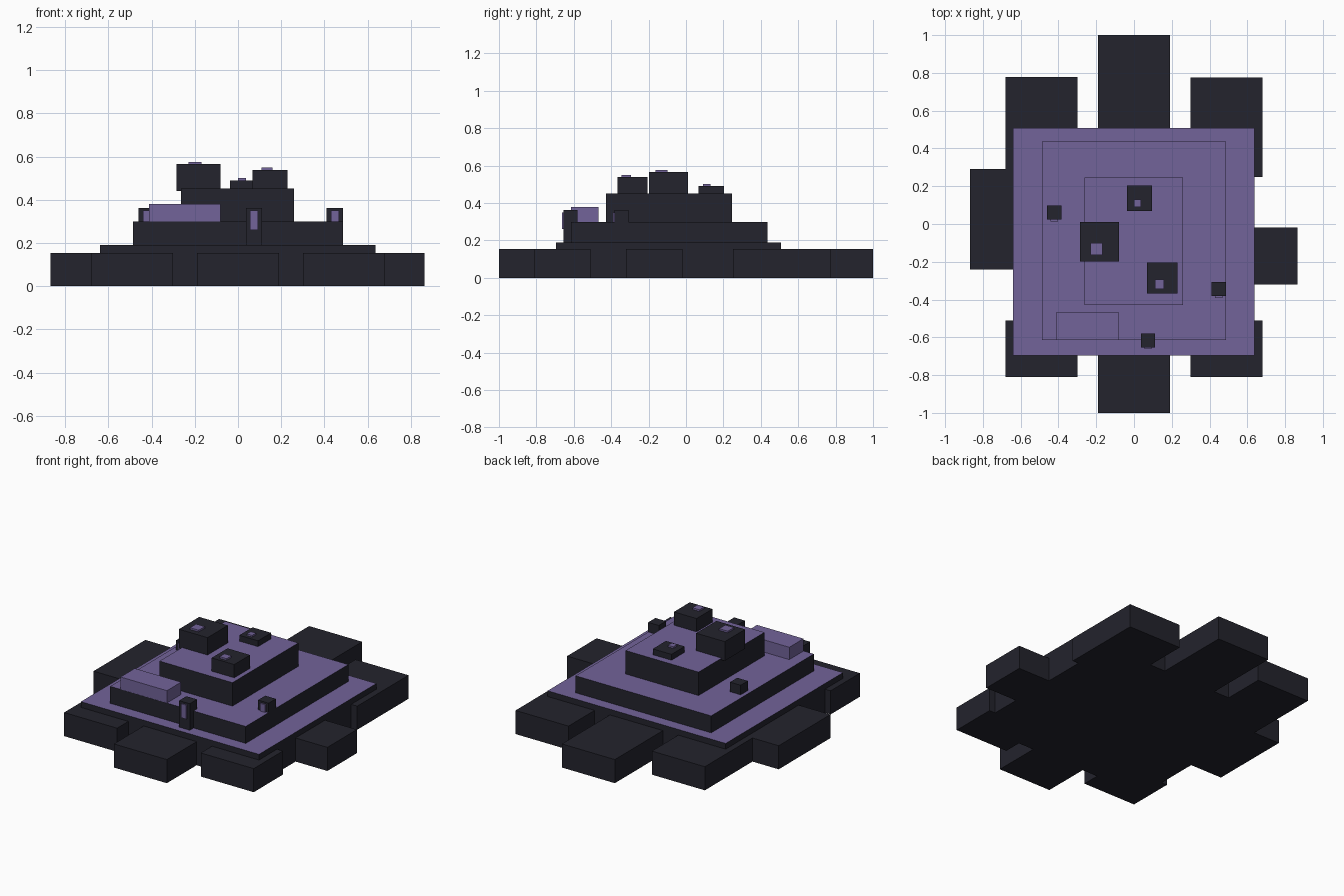
import bpy

if "Cube" in bpy.data.objects:
    bpy.data.objects.remove(bpy.data.objects["Cube"], do_unlink=True)


def material(name, rgb):
    m = bpy.data.materials.new(name)
    m.use_nodes = True
    m.diffuse_color = (*rgb, 1)
    m.node_tree.nodes["Principled BSDF"].inputs["Base Color"].default_value = (*rgb, 1)
    return m


dark = material("dark slate", (0.017, 0.017, 0.026))
purple = material("dusty purple", (0.168, 0.125, 0.32))


def box(name, x, y, z, mat, top=None):
    """Box from (min, max) ranges, with an optional second colour on top."""
    verts = [(a, b, c) for c in z for b in y for a in x]
    faces = [(0, 2, 3, 1), (4, 5, 7, 6), (0, 1, 5, 4),
             (2, 6, 7, 3), (0, 4, 6, 2), (1, 3, 7, 5)]
    mesh = bpy.data.meshes.new(name)
    mesh.from_pydata(verts, [], faces)
    mesh.materials.append(mat)
    if top:
        mesh.materials.append(top)
        for p in mesh.polygons:
            p.material_index = int(p.normal.z > 0.5)
    obj = bpy.data.objects.new(name, mesh)
    bpy.context.collection.objects.link(obj)
    return obj


# Stepped terraces with coloured decks
box("lower_terrace", (-0.64, 0.637), (-0.695, 0.508), (0, 0.19), dark, purple)
box("middle_terrace", (-0.486, 0.486), (-0.615, 0.436), (0.19, 0.30), dark, purple)
box("upper_terrace", (-0.263, 0.26), (-0.428, 0.247), (0.30, 0.452), dark, purple)

# Ring of foundation blocks, ending inside the lower terrace
blocks = {
    "front_block": ((-0.19, 0.19), (-1.0, -0.6)),
    "back_block": ((-0.19, 0.19), (0.4, 1.0)),
    "front_left_block": ((0.30, 0.68), (-0.81, -0.51)),
    "front_right_block": ((-0.68, -0.30), (-0.81, -0.51)),
    "back_left_block": ((0.30, 0.68), (0.25, 0.775)),
    "back_right_block": ((-0.68, -0.30), (0.25, 0.778)),
    "left_block": ((0.5, 0.865), (-0.32, -0.018)),
    "right_block": ((-0.868, -0.5), (-0.24, 0.29)),
}
for name, (x, y) in blocks.items():
    box(name, x, y, (0, 0.153), dark)

# Raised bench on the middle deck
box("bench", (-0.413, -0.08), (-0.614, -0.468), (0.30, 0.38), purple)

# Roof boxes, each with a small cap
roofs = [
    ("tall", (-0.285, -0.08), (-0.198, 0.01), (0.44, 0.565), (-0.23, -0.168), (-0.163, -0.10)),
    ("medium", (0.068, 0.23), (-0.367, -0.205), (0.44, 0.538), (0.11, 0.16), (-0.345, -0.295)),
    ("low", (-0.038, 0.096), (0.068, 0.203), (0.44, 0.49), (0.0, 0.038), (0.09, 0.13)),
]
for name, x, y, z, cap_x, cap_y in roofs:
    box(name + "_roof_box", x, y, z, dark)
    box(name + "_roof_cap", cap_x, cap_y, (z[1], z[1] + 0.011), purple)

# Posts with a front panel
for name, x, y in [("front", 0.074, -0.617), ("left", 0.449, -0.345), ("right", -0.422, 0.06)]:
    box(name + "_post", (x - 0.038, x + 0.038), (y - 0.037, y + 0.037), (0.19, 0.362), dark)
    box(name + "_post_panel", (x - 0.019, x + 0.019),
        (y - 0.046, y - 0.037), (0.26, 0.35), purple)
